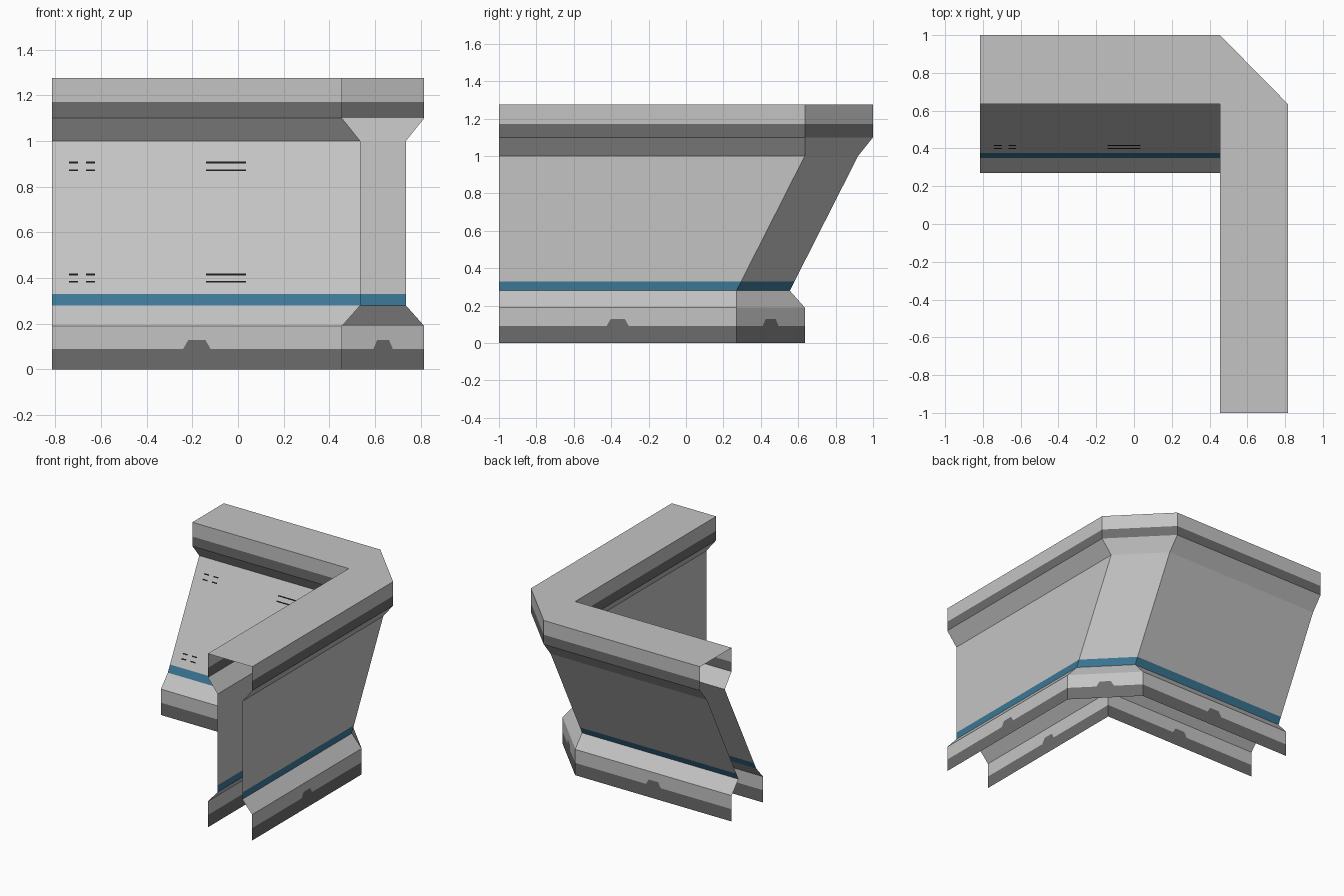
import bpy
import bmesh
from mathutils import Vector

if "Cube" in bpy.data.objects:
    bpy.data.objects.remove(bpy.data.objects["Cube"])


def material(name, rgb):
    m = bpy.data.materials.new(name)
    m.diffuse_color = (*rgb, 1.0)
    m.use_nodes = True
    m.node_tree.nodes["Principled BSDF"].inputs["Base Color"].default_value = m.diffuse_color
    return m


LIGHT, DARK, BLUE, BLACK = 0, 1, 2, 3
MATS = [material("light grey", (0.55, 0.55, 0.55)),
        material("dark grey", (0.15, 0.15, 0.15)),
        material("blue stripe", (0.045, 0.184, 0.30)),
        material("black", (0.01, 0.01, 0.01))]

SHEAR = 0.365          # how far the leaning arm moves back with height
TOP = 1.275

# Wall section: height, inset from the footing edge, colour of the band above
BANDS = [(0.0, 0.0, DARK), (0.09, 0.0, LIGHT), (0.19, 0.0, LIGHT),
         (0.28, 0.08, BLUE), (0.33, 0.08, LIGHT), (1.0, 0.08, LIGHT),
         (1.10, 0.0, DARK), (1.17, 0.0, LIGHT), (TOP, 0.0, LIGHT)]


def shift(z):
    return SHEAR * min(1.0, max(0.0, (z - 0.28) / 0.72))


def outer_path(z, d):
    s = shift(z)
    return [Vector(p) for p in ((-0.815, 0.635 + s - d, z), (0.455, 0.635 + s - d, z),
                                (0.815 - d, 0.27 + s, z), (0.815 - d, -1.0, z))]


def inner_path(z, d):
    s = shift(z)
    return [Vector(p) for p in ((-0.815, 0.27 + s + d, z), (0.455 + d, 0.27 + s + d, z),
                                (0.455 + d, -1.0, z))]


def add_face(bm, points, colour, flip=False):
    if flip:
        points = points[::-1]
    f = bm.faces.new([bm.verts.new(p) for p in points])
    f.material_index = colour


def finish(bm, name):
    bmesh.ops.remove_doubles(bm, verts=bm.verts, dist=0.0001)
    mesh = bpy.data.meshes.new(name)
    bm.to_mesh(mesh)
    bm.free()
    for m in MATS:
        mesh.materials.append(m)
    ob = bpy.data.objects.new(name, mesh)
    bpy.context.collection.objects.link(ob)


def shell(name, path, flip):
    """Sweep the banded section along a path; the footing gets a dark tab per side."""
    bm = bmesh.new()
    for k, ((z0, d0, colour), (z1, d1, _)) in enumerate(zip(BANDS, BANDS[1:])):
        low, high = path(z0, d0), path(z1, d1)
        for i in range(len(low) - 1):
            a, b = low[i], low[i + 1]
            if k == 1:
                along = (b - a).normalized()
                mid = (a + b) / 2
                tab = [mid + along * u + Vector((0, 0, h)) for u, h in
                       ((-0.06, 0), (-0.038, 0.038), (0.038, 0.038), (0.06, 0))]
                add_face(bm, tab[::-1], DARK, flip)
                add_face(bm, [a, *tab, b, high[i + 1], high[i]], colour, flip)
            else:
                add_face(bm, [a, b, high[i + 1], high[i]], colour, flip)
    finish(bm, name)


# Outer and inner wall faces; the ends and underside stay open
shell("outer_wall", outer_path, True)
shell("inner_wall", inner_path, False)

# Flat coping on top
bm = bmesh.new()
add_face(bm, outer_path(TOP, 0) + inner_path(TOP, 0)[::-1], LIGHT, True)
finish(bm, "top_coping")

# Thin black slots on the leaning inner panel
bm = bmesh.new()
for z in (0.38, 0.412, 0.868, 0.902):
    for x0, x1 in ((-0.74, -0.70), (-0.665, -0.625), (-0.14, 0.035)):
        def on_wall(x, h):
            return Vector((x, 0.35 + shift(h) - 0.003, h))
        add_face(bm, [on_wall(x0, z), on_wall(x1, z),
                      on_wall(x1, z + 0.008), on_wall(x0, z + 0.008)], BLACK)
finish(bm, "panel_slots")
